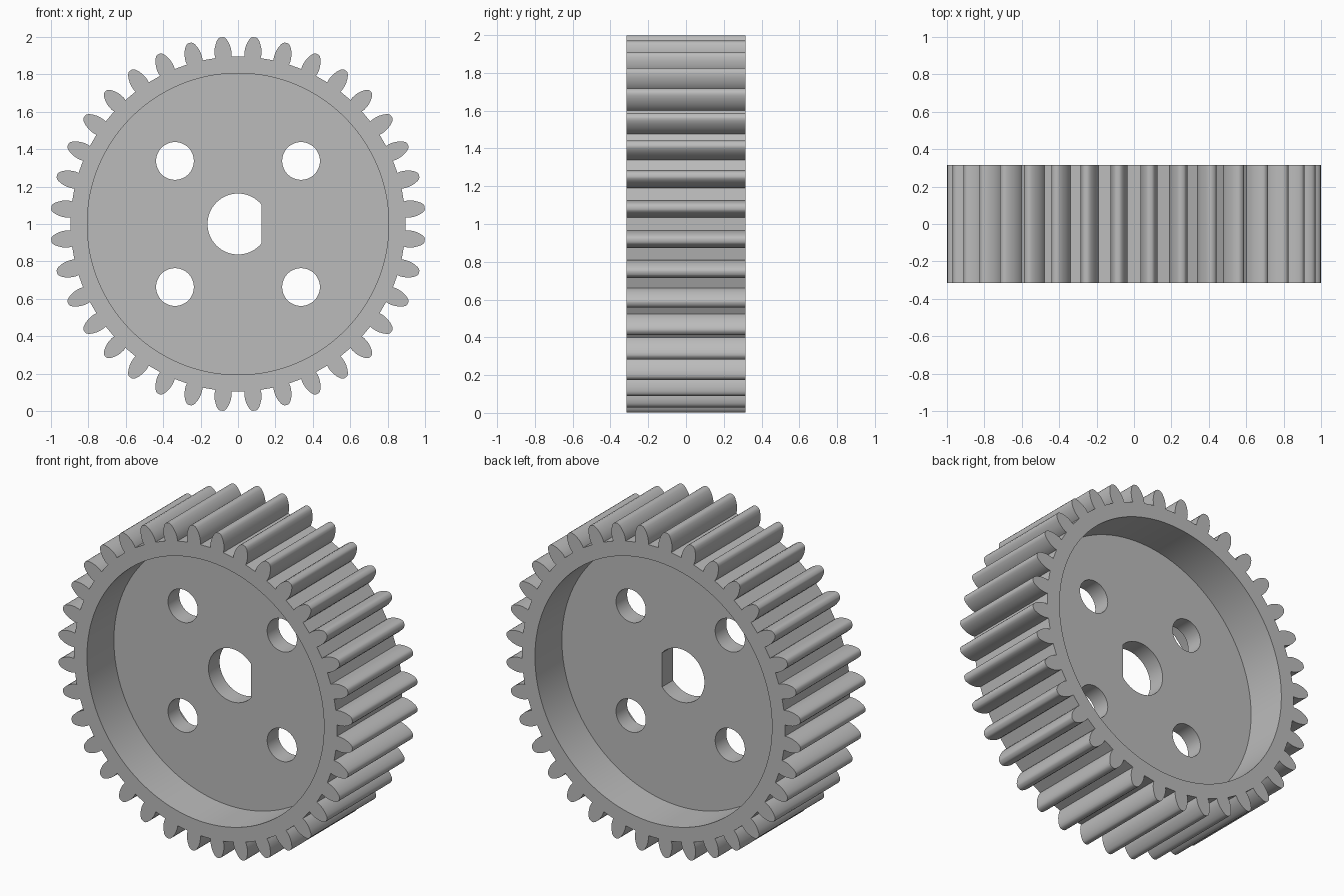
import bpy
import bmesh
from math import acos, atan2, cos, hypot, pi, radians, sin
from mathutils import Matrix

TEETH = 36
HALF_WIDTH = 0.316
WEB_HALF = 0.054
RECESS_R = 0.806

if "Cube" in bpy.data.objects:
    bpy.data.objects.remove(bpy.data.objects["Cube"])

steel = bpy.data.materials.new("plain grey")
steel.use_nodes = True
grey = (0.5, 0.5, 0.5, 1)
steel.diffuse_color = grey
steel.node_tree.nodes["Principled BSDF"].inputs["Base Color"].default_value = grey


def arc(radius, cx=0, cy=0, start=0.0, end=2 * pi, count=64):
    """Points along an arc; a full turn leaves out the repeated end point."""
    steps = count if end - start > 6.28 else count - 1
    return [(cx + radius * cos(start + (end - start) * i / steps),
             cy + radius * sin(start + (end - start) * i / steps))
            for i in range(count)]


def gear_outline():
    """Rounded flank (radius, half thickness) mirrored and repeated per tooth."""
    flank = [(0.895, 0.043), (0.91, 0.0455), (0.93, 0.045), (0.949, 0.042),
             (0.97, 0.035), (0.988, 0.026), (0.998, 0.017), (1.002, 0.009)]
    tooth = [(r, -h) for r, h in flank] + [(r, h) for r, h in reversed(flank)]
    points = []
    for i in range(TEETH):
        middle = 2 * pi * (i + 0.5) / TEETH
        for r, h in tooth:
            a = middle + h / r
            points.append((r * cos(a), r * sin(a)))
    return points


def plate(name, loops, half):
    """Filled outline with holes, extruded along y and welded."""
    curve = bpy.data.curves.new(name + "_outline", 'CURVE')
    curve.dimensions = '2D'
    curve.fill_mode = 'BOTH'
    curve.extrude = half
    for loop in loops:
        spline = curve.splines.new('POLY')
        spline.points.add(len(loop) - 1)
        for point, (x, y) in zip(spline.points, loop):
            point.co = (x, y, 0, 1)
        spline.use_cyclic_u = True
    helper = bpy.data.objects.new(name + "_outline", curve)
    bpy.context.collection.objects.link(helper)
    bpy.context.view_layer.update()
    evaluated = helper.evaluated_get(bpy.context.evaluated_depsgraph_get())
    mesh = bpy.data.meshes.new_from_object(evaluated)
    bpy.data.objects.remove(helper)

    bm = bmesh.new()
    bm.from_mesh(mesh)
    bmesh.ops.remove_doubles(bm, verts=bm.verts, dist=0.0002)
    bmesh.ops.transform(bm, verts=bm.verts,
                        matrix=Matrix.Translation((0, 0, 1)) @ Matrix.Rotation(pi / 2, 4, 'X'))
    bmesh.ops.recalc_face_normals(bm, faces=bm.faces)
    bm.to_mesh(mesh)
    bm.free()
    mesh.materials.clear()
    mesh.materials.append(steel)

    obj = bpy.data.objects.new(name, mesh)
    bpy.context.collection.objects.link(obj)
    bpy.ops.object.select_all(action='DESELECT')
    obj.select_set(True)
    bpy.context.view_layer.objects.active = obj
    bpy.ops.object.shade_smooth_by_angle(angle=radians(30))
    return obj


# Toothed rim, open in the middle
plate("toothed_rim", [gear_outline(), arc(RECESS_R, count=128)], HALF_WIDTH)

# Thin web with a D-shaped shaft hole and four round holes
SHAFT_R, FLAT_X = 0.163, 0.125
corner = acos(FLAT_X / SHAFT_R)
shaft_hole = arc(SHAFT_R, start=corner, end=2 * pi - corner, count=48)
bolt_holes = [arc(0.101, sx * 0.337, sy * 0.337, count=48)
              for sx in (-1, 1) for sy in (-1, 1)]
plate("web", [arc(RECESS_R, count=128), shaft_hole] + bolt_holes, WEB_HALF)
